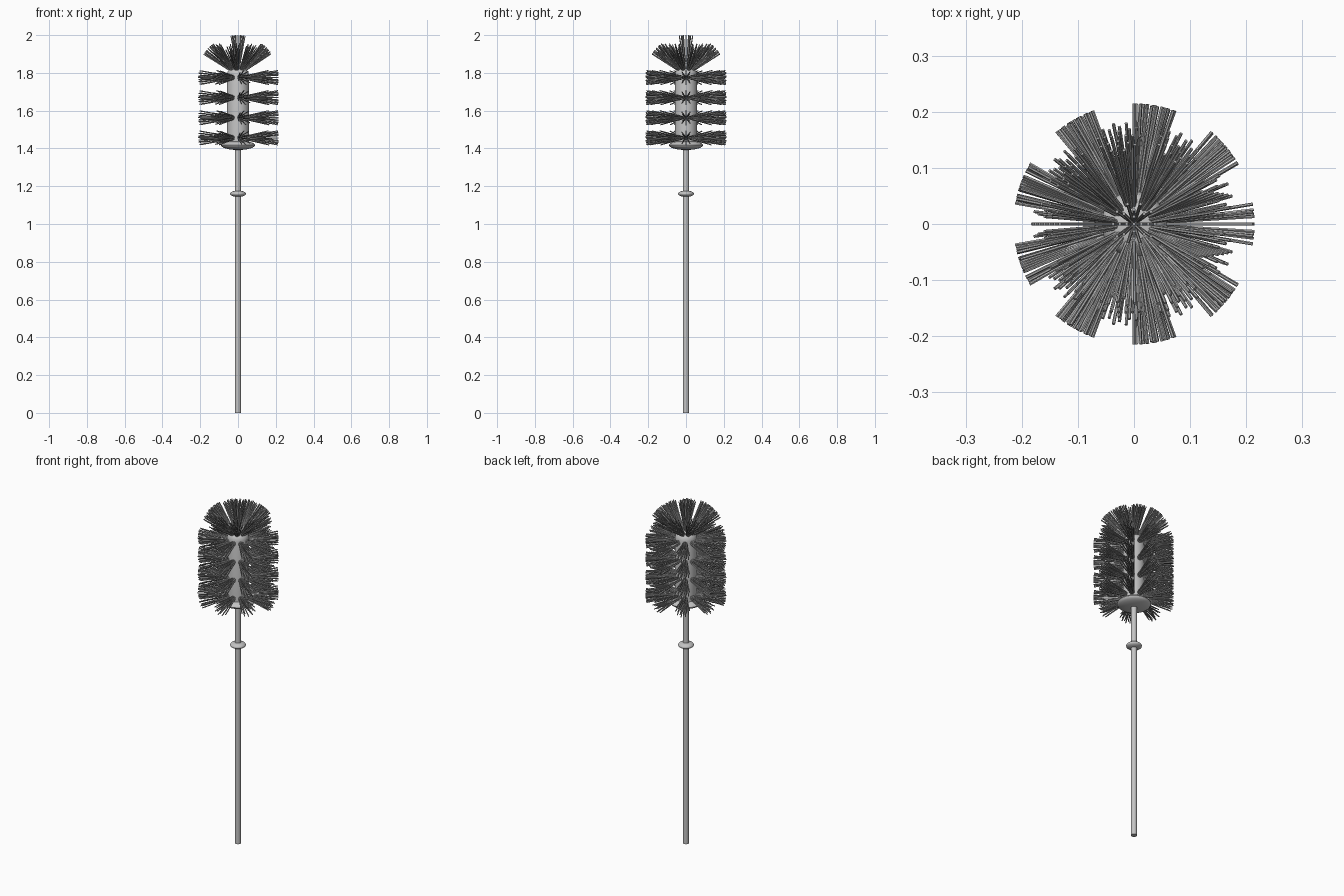
import bpy
import bmesh
from math import sin, cos, pi, radians
from mathutils import Vector, Matrix

cube = bpy.data.objects.get("Cube")
if cube:
    bpy.data.objects.remove(cube, do_unlink=True)


def material(name, colour):
    mat = bpy.data.materials.new(name)
    mat.use_nodes = True
    mat.diffuse_color = colour
    mat.node_tree.nodes["Principled BSDF"].inputs["Base Color"].default_value = colour
    return mat


plastic = material("light grey", (0.55, 0.55, 0.55, 1))
fibre = material("bristle grey", (0.42, 0.42, 0.42, 1))


def finish(bm, name, mat):
    mesh = bpy.data.meshes.new(name)
    bm.to_mesh(mesh)
    bm.free()
    mesh.materials.append(mat)
    obj = bpy.data.objects.new(name, mesh)
    bpy.context.collection.objects.link(obj)
    bpy.ops.object.select_all(action="DESELECT")
    obj.select_set(True)
    bpy.context.view_layer.objects.active = obj
    bpy.ops.object.shade_smooth_by_angle(angle=radians(40))
    return obj


def lathe(name, profile, mat, segments=32):
    """Spin a radius/height profile around the z axis."""
    bm = bmesh.new()
    verts = [bm.verts.new((r, 0, z)) for r, z in profile]
    edges = [bm.edges.new(pair) for pair in zip(verts, verts[1:])]
    bmesh.ops.spin(bm, geom=verts + edges, axis=(0, 0, 1), cent=(0, 0, 0),
                   angle=2 * pi, steps=segments)
    bmesh.ops.remove_doubles(bm, verts=bm.verts, dist=1e-5)
    bmesh.ops.recalc_face_normals(bm, faces=bm.faces)
    return finish(bm, name, mat)


def bulge(radius, half_height, z, steps=12):
    """Profile of a flattened ball."""
    return [(radius * sin(pi * i / steps), z - half_height * cos(pi * i / steps))
            for i in range(steps + 1)]


LENGTH = 0.215
START = 0.03
# Spread angle and number of bristles in each ring of a tuft
RINGS = [(0, 1), (3.5, 4), (6.8, 8), (10, 10)]


def tuft(bm, origin, direction):
    """Cone of straight bristles fanning out from an origin."""
    turn = Vector((0, 0, 1)).rotation_difference(direction).to_matrix().to_4x4()
    for spread, count in RINGS:
        for i in range(count):
            aim = (Matrix.Rotation(2 * pi * i / count, 4, "Z")
                   @ Matrix.Rotation(radians(spread), 4, "Y"))
            shift = Matrix.Translation((0, 0, (START + LENGTH) / 2))
            bmesh.ops.create_cone(bm, cap_ends=True, segments=6,
                                  radius1=0.003, radius2=0.003,
                                  depth=LENGTH - START,
                                  matrix=Matrix.Translation(origin) @ turn @ aim @ shift)


def heading(azimuth, elevation):
    a, e = radians(azimuth), radians(elevation)
    return Vector((cos(a) * cos(e), sin(a) * cos(e), sin(e)))


# Handle, grip ring and head
lathe("handle_rod", [(0, 0), (0.016, 0), (0.016, 1.42), (0, 1.42)], plastic, 24)
lathe("handle_ring", bulge(0.042, 0.017, 1.16), plastic)
lathe("head_disc", bulge(0.09, 0.025, 1.417), plastic)
lathe("head_core", [(0, 1.42), (0.058, 1.42), (0.058, 1.79), (0.054, 1.808),
                    (0.043, 1.82), (0.025, 1.826), (0, 1.828)], plastic)

# Four rows of side tufts
TUFTS = 9
bm = bmesh.new()
for row in range(4):
    for k in range(TUFTS):
        tuft(bm, Vector((0, 0, 1.456 + 0.1065 * row)), heading(360 * k / TUFTS, 0))
finish(bm, "side_bristles", fibre)

# Crown of slanted tufts around an upright one
bm = bmesh.new()
crown = Vector((0, 0, 1.785))
tuft(bm, crown, heading(0, 90))
for k in range(TUFTS):
    tuft(bm, crown, heading(360 * (k + 0.5) / TUFTS, 42))
finish(bm, "crown_bristles", fibre)
